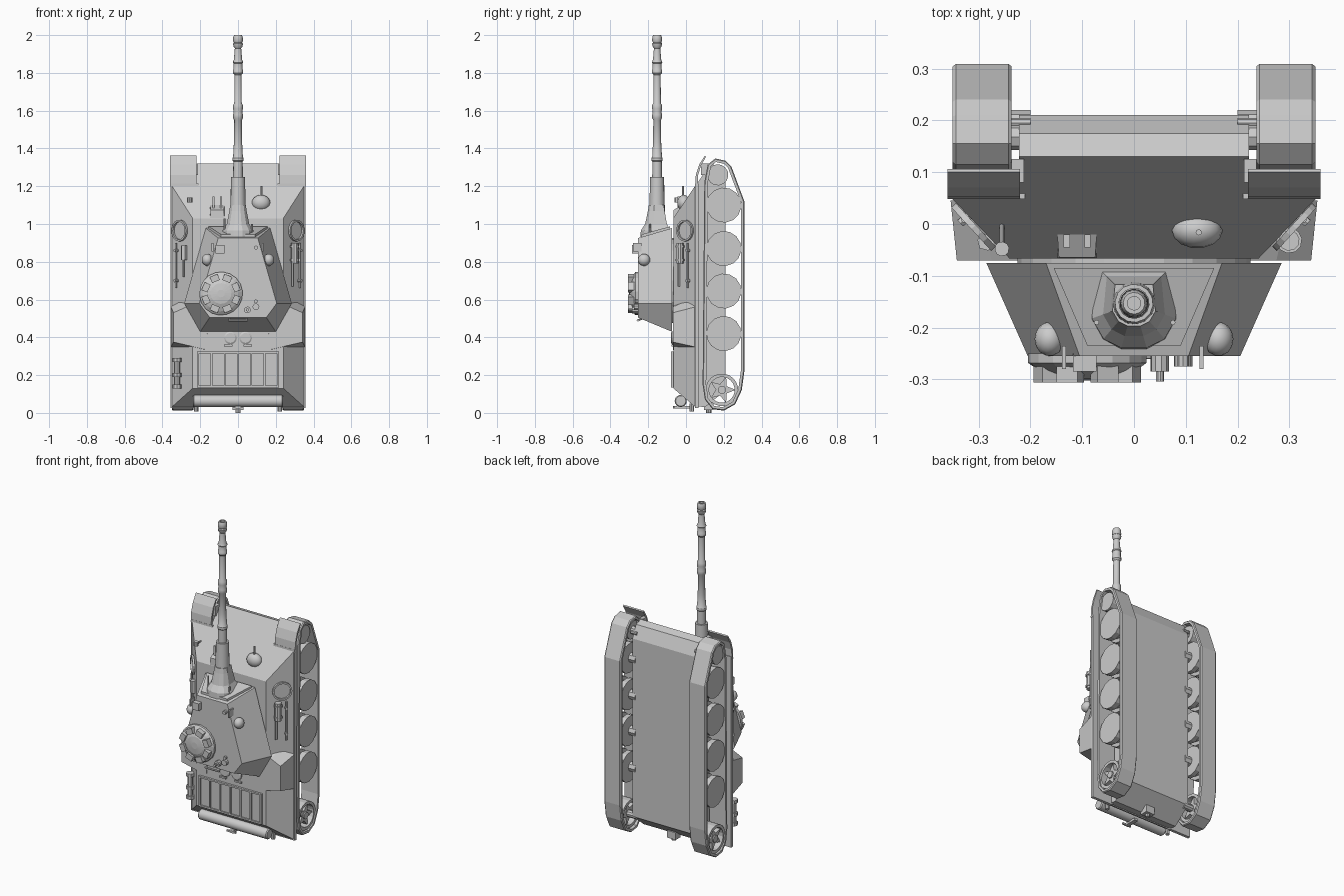
import bpy, bmesh, math
from mathutils import Vector as V

if "Cube" in bpy.data.objects:
    bpy.data.objects.remove(bpy.data.objects["Cube"])

# ---------- helpers (all geometry is in world coordinates; vehicle nose is +z, roof is -y) ----------
def loft(name, loops, caps=True, cyclic=False, mirror=False, smooth=False):
    bm = bmesh.new()
    rings = [[bm.verts.new(p) for p in lp] for lp in loops]
    n = len(rings[0])
    pairs = list(zip(rings, rings[1:])) + ([(rings[-1], rings[0])] if cyclic else [])
    for a, b in pairs:
        for i in range(n):
            j = (i + 1) % n
            bm.faces.new((a[i], a[j], b[j], b[i]))
    if caps and not cyclic:
        bm.faces.new(rings[0])
        bm.faces.new(rings[-1])
    bmesh.ops.recalc_face_normals(bm, faces=bm.faces)
    me = bpy.data.meshes.new(name)
    bm.to_mesh(me)
    bm.free()
    if smooth:
        for p in me.polygons:
            p.use_smooth = True
        me.set_sharp_from_angle(angle=math.radians(35))
    ob = bpy.data.objects.new(name, me)
    bpy.context.collection.objects.link(ob)
    if mirror:
        ob.modifiers.new("Mirror", 'MIRROR')
    return ob

def ring(c, axis, r, n):
    c, a = V(c), V(axis).normalized()
    u = a.orthogonal().normalized()
    w = a.cross(u)
    return [c + (u * math.cos(2 * math.pi * i / n) + w * math.sin(2 * math.pi * i / n)) * r for i in range(n)]

def lathe(name, origin, axis, prof, n=12, **k):
    a = V(axis).normalized()
    return loft(name, [ring(V(origin) + a * d, a, r, n) for d, r in prof], **k)

def rod(name, p, q, r, n=8, **k):
    p, q = V(p), V(q)
    return lathe(name, p, q - p, [(0, r), ((q - p).length, r)], n, **k)

def box(name, x, y, z, **k):
    return loft(name, [[(x[0], y[0], c), (x[1], y[0], c), (x[1], y[1], c), (x[0], y[1], c)] for c in z], **k)

def extrude_x(name, pts, x0, x1, **k):
    return loft(name, [[(x, y, z) for y, z in pts] for x in (x0, x1)], **k)

def plate(name, lower, y0, upper, y1, **k):
    return loft(name, [[(x, y0, z) for x, z in lower], [(x, y1, z) for x, z in upper]], **k)

def both(pts):
    return pts + [(-x, z) for x, z in reversed(pts)]

def inset(pts, d):
    cy, cz = .2, .68
    out = []
    for i, p in enumerate(pts):
        a, b = V(pts[i - 1]), V(pts[(i + 1) % len(pts)])
        t = (b - a).normalized()
        nrm = V((-t.y, t.x))
        if nrm.dot(V((cy, cz)) - V(p)) < 0:
            nrm = -nrm
        out.append(tuple(V(p) + nrm * d))
    return out

def ellipsoid(name, c, rad, **k):
    prof = [math.radians(d) for d in range(-80, 81, 20)]
    loops = [[(c[0] + rad[0] * math.cos(a) * math.cos(math.pi * i / 7), c[1] + rad[1] * math.cos(a) * math.sin(math.pi * i / 7),
               c[2] + rad[2] * math.sin(a)) for i in range(14)] for a in prof]
    return loft(name, loops, smooth=True, **k)

def side(t, z, h=0, s=1):      # point on the sloping hull side, lifted by h
    return V((s * (.24 + .11 * t + .737 * h), -.07 + .12 * t - .676 * h, z))

# ---------- hull ----------
plate("upper_hull", both([(.352, .03), (.352, 1.205)]), .05, both([(.24, .13), (.24, 1.03)]), -.067)
extrude_x("lower_hull", [(.03, .04), (0, .2), (0, 1.127), (.13, 1.32), (.175, 1.305), (.21, 1.23), (.21, .12), (.1, .03)], -.222, .222)
plate("engine_bulge", [(.15, .63), (.3, .61), (.354, .56), (.354, .35), (.17, .30)], .045,
      [(.15, .57), (.275, .56), (.342, .53), (.342, .375), (.17, .335)], -.07, mirror=True)
box("fender_plate", (.21, .358), (.048, .066), (.025, 1.215), mirror=True)
flap = [(.048, 1.2), (.052, 1.26), (.07, 1.315), (.1, 1.362), (.106, 1.356), (.08, 1.31), (.064, 1.26), (.062, 1.2)]
extrude_x("front_fender", flap, .22, .36, mirror=True)

# ---------- running gear ----------
path = [(.309, .22), (.309, 1.12), (.24, 1.305), (.21, 1.335), (.155, 1.347), (.115, 1.315), (.097, 1.22),
        (.088, .15), (.1, .07), (.14, .02), (.2, .012), (.26, .045), (.295, .12)]
band = [(.005, .236), (0, .242), (0, .344), (.005, .35), (.019, .35), (.019, .236)]
loft("track", [[(x, y, z) for y, z in inset(path, d)] for d, x in band], cyclic=True, mirror=True)
for i, z in enumerate((1.10, .87, .645, .42)):
    lathe(f"road_wheel_{i + 1}", (.245, .2, z), (1, 0, 0), [(0, .093), (.03, .093), (.032, .07), (.062, .07), (.064, .093), (.098, .093)], 14, mirror=True)
    rod(f"wheel_axle_{i + 1}", (.2, .19, z), (.26, .19, z), .03, mirror=True)
lathe("idler_wheel", (.25, .168, 1.26), (1, 0, 0), [(0, .056), (.09, .056)], 14, mirror=True)
rod("idler_axle", (.2, .168, 1.26), (.26, .168, 1.26), .025, mirror=True)
sp = (.19, .122)
loft("sprocket_rim", [ring((x, *sp), (1, 0, 0), r, 20) for x, r in ((.25, .086), (.342, .086), (.342, .068), (.25, .068))],
     cyclic=True, mirror=True)
star = [(sp[0] + r * math.cos(math.pi * i / 5), sp[1] + r * math.sin(math.pi * i / 5)) for i in range(10) for r in [(.072, .032)[i % 2]]]
extrude_x("sprocket_star", star, .262, .33, mirror=True)
rod("sprocket_hub", (.2, *sp), (.338, *sp), .022, 10, mirror=True)

# ---------- turret ----------
plate("turret", both([(.2, .43), (.285, .58), (.17, .978)]), -.075, both([(.15, .505), (.205, .58), (.105, .925)]), -.255)
lathe("turret_ring", (0, -.06, .7), (0, -1, 0), [(0, .225), (.02, .225)], 24)
plate("turret_front_plate", both([(.155, .96), (.155, .987)]), -.085, both([(.09, .92), (.09, .945)]), -.235)
# gun mantlet: rounded below, flat-topped, tapering into the sleeve
shape = [(-.073, .072), (.073, .072), (.078, .02), (.083, -.03), (.06, -.07), (.025, -.088), (-.025, -.088), (-.06, -.07), (-.083, -.03), (-.078, .02)]
loft("gun_mantlet", [[(x * s, -.153 + y * s, z) for x, y in shape] for s, z in ((1, .93), (.98, .965), (.72, 1.0), (.55, 1.07), (.5, 1.1))])
lathe("gun_barrel", (0, -.153, 0), (0, 0, 1),
      [(.95, .05), (1.05, .042), (1.25, .037), (1.25, .026), (1.33, .025), (1.335, .03), (1.35, .03), (1.355, .026),
       (1.43, .022), (1.55, .02), (1.56, .026), (1.58, .026), (1.59, .023), (1.61, .026), (1.63, .026), (1.64, .02),
       (1.79, .019), (1.8, .027), (1.815, .027), (1.82, .024), (1.85, .024), (1.855, .028), (1.87, .022), (1.93, .017),
       (1.94, .024), (1.955, .027), (1.96, .022), (1.97, .027), (1.99, .025), (2, .021), (2, .013), (1.9, .013)], 14, smooth=True)

# commander's cupola with a ring of vision blocks
cx, cz = -.09, .632
lathe("cupola", (cx, -.25, cz), (0, -1, 0), [(0, .115), (.018, .115), (.032, .095), (.038, .08), (.048, .055), (.052, .02)], 18)
for i in range(8):
    a = math.pi * (i + .5) / 4
    u, w = V((math.cos(a), 0, math.sin(a))), V((-math.sin(a), 0, math.cos(a)))
    c = V((cx, 0, cz)) + u * .086
    loft(f"vision_block_{i + 1}", [[c + u * p * .017 + w * q * .022 + V((0, y, 0)) for p, q in ((-1, -1), (1, -1), (1, 1), (-1, 1))]
                                  for y in (-.265, -.306)])

# turret fittings
ellipsoid("turret_side_dome", (.163, -.222, .81), (.029, .033, .032), mirror=True)
box("gunner_periscope", (-.118, -.072), (-.285, -.25), (.845, .89))
rod("roof_sight", (.095, -.25, .875), (.095, -.275, .875), .011)
for x, z, r, h in ((.05, .545, .018, .285), (.095, .562, .018, .275), (.05, .545, .008, .304), (.095, .59, .01, .27)):
    rod("roof_vent", (x, -.25, z), (x, -h, z), r, 10)
for x in (-.135, .13):
    box("roof_lug", (x - .004, x + .004), (-.28, -.235), (.855, .9))
rod("rear_handle", (-.05, -.255, .49), (.05, -.255, .49), .006)
for x in (-.045, .045):
    rod("rear_handle_post", (x, -.255, .49), (x, -.23, .5), .005)
for z, x in ((.97, .075), (1.0, -.072)):
    rod("mantlet_pin", (x, -.19, z - .03), (x, -.19, z + .03), .005)

# ---------- deck fittings ----------
box("engine_grille", (-.21, .21), (-.072, -.06), (.145, .315))
for z in (.14, .32):
    box("grille_rail", (-.216, .216), (-.08, -.06), (z - .005, z + .005))
for i in range(7):
    x = -.211 + i * .0703
    box(f"grille_bar_{i + 1}", (x - .005, x + .005), (-.08, -.06), (.14, .32))
lathe("deck_hatch", (.04, -.06, .397), (0, -1, 0), [(0, .034), (.014, .034), (.019, .026)], 16, mirror=True)
box("hatch_hinge", (.03, .075), (-.078, -.06), (.352, .362), mirror=True)

# driver's visor, machine-gun ball and headlamp on the glacis
loft("driver_visor", [[(-.15, -.067, 1.0), (-.07, -.067, 1.0), (-.07, .03, 1.04), (-.15, .03, 1.04)],
                      [(-.145, -.065, 1.075), (-.075, -.065, 1.075), (-.07, .008, 1.115), (-.15, .008, 1.115)]])
for x in (-.13, -.09):
    box("visor_hinge", (x - .006, x + .006), (-.045, -.02), (1.06, 1.145))
ellipsoid("bow_gun_ball", (.122, -.012, 1.112), (.049, .035, .042))
rod("bow_gun", (.125, -.016, 1.13), (.125, -.016, 1.2), .006)
rod("headlamp", (-.255, -.048, 1.115), (-.255, -.048, 1.14), .014, 10)
rod("headlamp_post", (-.255, .01, 1.125), (-.255, -.04, 1.125), .005)

# tow hooks at the nose
box("tow_bracket", (.212, .236), (.08, .125), (1.26, 1.32), mirror=True)
rod("tow_pin", (.2, .195, 1.26), (.24, .195, 1.26), .01, mirror=True)

# ---------- tools on the sloping sides ----------
for s, tag in ((-1, "left"), (1, "right")):
    n = V((s * .737, -.676, 0))
    c = side(.58, .965, .008, s)
    t = V((s * .676, .737, 0))
    def coil(r, h):
        return [c + n * h + t * r * math.cos(math.pi * i / 10) + V((0, 0, r * math.sin(math.pi * i / 10))) for i in range(20)]
    loft(f"cable_coil_{tag}", [coil(.057, -.006), coil(.057, .006), coil(.047, .006), coil(.047, -.006)], cyclic=True)
    rod(f"long_bar_{tag}", side(.72, .66, .012, s), side(.72, .9, .012, s), .006, 6)
    for z in (.7, .86):
        rod(f"bar_clip_{tag}", side(.72, z, -.005, s), side(.72, z, .022, s), .009, 6)
rod("shovel_handle", side(.35, .72, .014, -1), side(.35, .88, .014, -1), .006, 6)
rod("shovel_blade", side(.35, .81, .01, -1), side(.35, .885, .01, -1), .017, 6)
rod("extinguisher", side(.42, .79, .018), side(.42, .9, .018), .02, 10)
rod("axe_handle", side(.35, .67, .014), side(.35, .79, .014), .007, 6)
for z in (.81, .88):
    rod("extinguisher_strap", side(.42, z - .005, .018), side(.42, z + .005, .018), .025, 10)
rod("jack_body", side(.62, .14, .02, -1), side(.62, .29, .02, -1), .016, 8)
for z in (.14, .2, .28):
    rod("jack_collar", side(.62, z - .01, .02, -1), side(.62, z + .01, .02, -1), .024, 8)

# ---------- rear ----------
lathe("exhaust_drum", (-.238, -.028, .063), (1, 0, 0), [(0, .027), (.006, .032), (.47, .032), (.476, .027)], 16, smooth=True)
box("drum_bracket", (-.012, .012), (-.068, .02), (.022, .036))
box("rear_step", (-.03, .03), (-.07, -.06), (.025, .035))
rod("rear_lamp", (.222, .03, .008), (.222, .03, .05), .012, mirror=True)
rod("tow_hook", (0, .12, 0), (0, .12, .07), .014)
box("tow_hook_plate", (-.03, .03), (.095, .145), (.015, .06))
